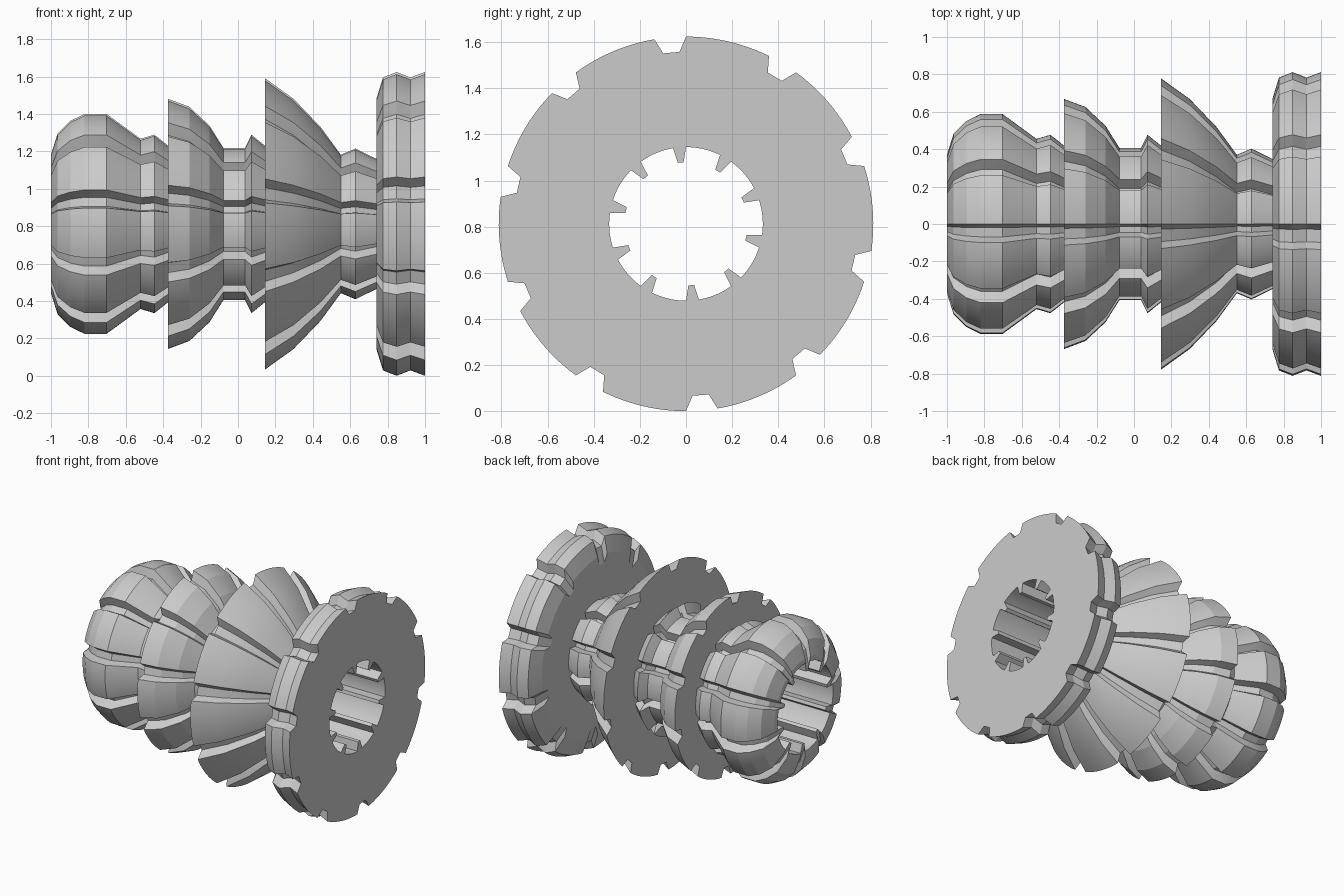
import bpy, bmesh, math

cube = bpy.data.objects.get("Cube")
if cube:
    bpy.data.objects.remove(cube, do_unlink=True)

# Plain grey material
grey = bpy.data.materials.new("light_grey")
grey.use_nodes = True
grey.diffuse_color = (0.6, 0.6, 0.6, 1)
grey.node_tree.nodes["Principled BSDF"].inputs["Base Color"].default_value = (0.6, 0.6, 0.6, 1)

AXIS_Z = 0.812
DEPTH = 0.066      # groove depth, the same at every radius
GROOVES = 10
ARC_STEPS = 12     # segments of each land between grooves
BORE = 0.333

# Profile as (x, radius): each section of the stepped body, then the bore
bulb = [(-1, .37), (-.965, .482), (-.896, .551), (-.82, .588), (-.703, .588),
        (-.521, .455), (-.447, .477), (-.375, .42)]
small_cone = [(-.375, .669), (-.26, .626), (-.152, .525), (-.078, .407),
              (.038, .407), (.072, .477), (.145, .418)]
large_cone = [(.145, .778), (.297, .669), (.441, .519), (.55, .37),
              (.628, .403), (.74, .348)]
end_disc = [(.74, .669), (.775, .783), (.848, .812), (.922, .783), (1, .812)]
bore = [(1, BORE), (-1, BORE)]
profile = bulb + small_cone + large_cone + end_disc + bore


def section_angles():
    """Angle in degrees and radial drop around the grooved section."""
    pitch = 360 / GROOVES
    groove = [(0, 0), (2.2, DEPTH), (7.6, DEPTH)]
    width = 9.7
    land = [(width + (pitch - width) * i / ARC_STEPS, 0) for i in range(ARC_STEPS)]
    return [(90 + pitch * k + a, d) for k in range(GROOVES) for a, d in groove + land]


# Sweep the profile round the grooved section, closed both ways
bm = bmesh.new()
rings = []
for angle, drop in section_angles():
    c, s = math.cos(math.radians(angle)), math.sin(math.radians(angle))
    rings.append([bm.verts.new((x, (r - drop) * c, AXIS_Z + (r - drop) * s))
                  for x, r in profile])
n = len(profile)
for i, ring in enumerate(rings):
    after = rings[(i + 1) % len(rings)]
    for j in range(n):
        k = (j + 1) % n
        bm.faces.new((ring[j], ring[k], after[k], after[j]))
bmesh.ops.recalc_face_normals(bm, faces=bm.faces)

mesh = bpy.data.meshes.new("grooved_body")
bm.to_mesh(mesh)
bm.free()
mesh.materials.append(grey)
body = bpy.data.objects.new("grooved_body", mesh)
bpy.context.collection.objects.link(body)

bpy.ops.object.select_all(action='DESELECT')
body.select_set(True)
bpy.context.view_layer.objects.active = body
bpy.ops.object.shade_smooth_by_angle(angle=math.radians(12))
